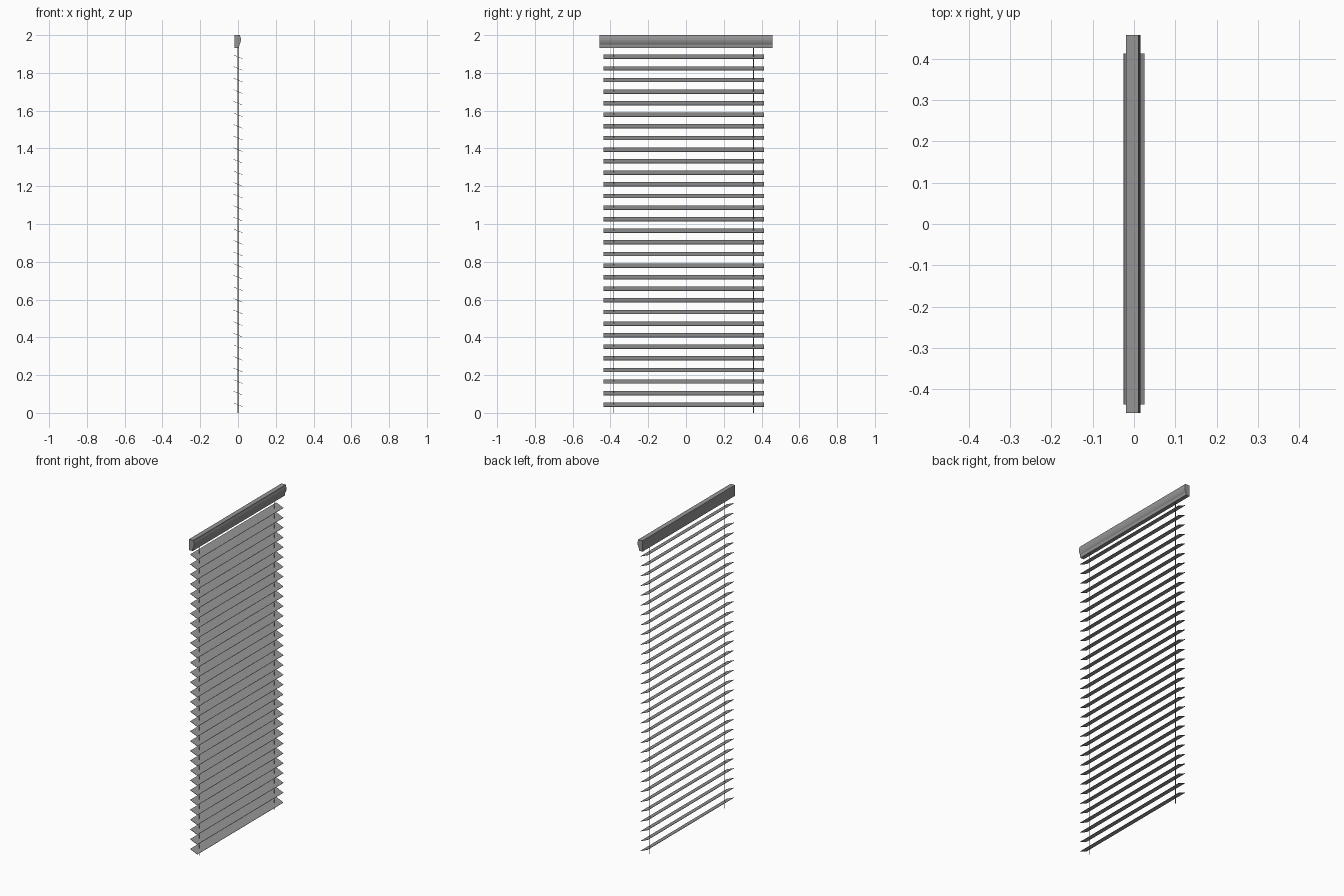
import bpy, math

if "Cube" in bpy.data.objects:
    bpy.data.objects.remove(bpy.data.objects["Cube"])

# Dark grey finish
grey = bpy.data.materials.new("dark_grey")
grey.diffuse_color = (0.3, 0.3, 0.3, 1)
grey.use_nodes = True
grey.node_tree.nodes["Principled BSDF"].inputs["Base Color"].default_value = grey.diffuse_color


def extrude_y(name, profile, y0, y1):
    """Closed XZ profile extruded along y."""
    n = len(profile)
    verts = [(x, y, z) for y in (y0, y1) for x, z in profile]
    faces = [(i, i + n, (i + 1) % n + n, (i + 1) % n) for i in range(n)]
    faces += [tuple(range(n)), tuple(range(2 * n - 1, n - 1, -1))]
    mesh = bpy.data.meshes.new(name)
    mesh.from_pydata(verts, [], faces)
    mesh.materials.append(grey)
    mesh.update()
    obj = bpy.data.objects.new(name, mesh)
    bpy.context.collection.objects.link(obj)
    return obj


# Headrail with a rounded room-side face
rail = [(-0.019, 1.932), (0.006, 1.932), (0.007, 1.950), (0.011, 1.956),
        (0.014, 1.965), (0.0155, 1.975), (0.0145, 1.985), (0.012, 1.992),
        (0.011, 2.0), (-0.019, 2.0)]
extrude_y("headrail", rail, -0.457, 0.457)

# Tilted slats, falling towards +x
slat = [(-0.025, 0.0095), (0.0245, -0.0115), (0.025, -0.0095), (-0.0245, 0.0115)]
first = extrude_y("slat", slat, -0.437, 0.413)
first.location.z = 0.043
array = first.modifiers.new("stack", 'ARRAY')
array.count = 31
array.use_relative_offset = False
array.use_constant_offset = True
array.constant_offset_displace = (0, 0, 0.0614)

# Two lift cords through the slats
for side, y in (("left", -0.382), ("right", 0.358)):
    bpy.ops.mesh.primitive_cylinder_add(vertices=8, radius=0.002, depth=1.94,
                                        location=(0, y, 0.97))
    cord = bpy.context.object
    cord.name = side + "_cord"
    cord.data.materials.append(grey)
    bpy.ops.object.shade_smooth_by_angle(angle=math.radians(50))
